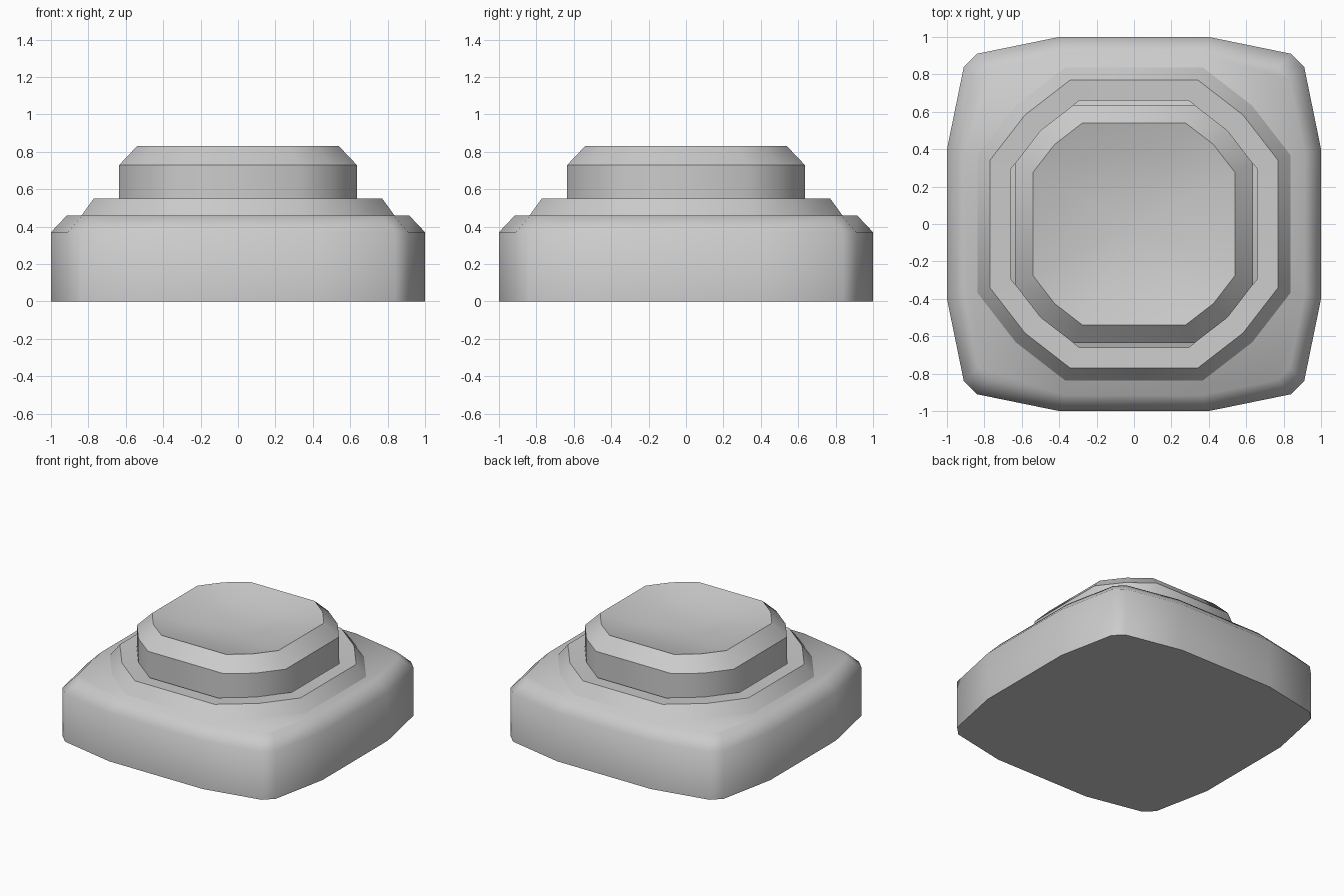
import bpy, bmesh, math

if "Cube" in bpy.data.objects:
    bpy.data.objects.remove(bpy.data.objects["Cube"])

grey = bpy.data.materials.new("plain grey")
grey.diffuse_color = (0.6, 0.6, 0.6, 1)
grey.use_nodes = True
grey.node_tree.nodes["Principled BSDF"].inputs["Base Color"].default_value = grey.diffuse_color


def outline(quarter):
    """Repeat the points of one corner around the four quarters."""
    pts = []
    for k in range(4):
        c, s = [(1, 0), (0, 1), (-1, 0), (0, -1)][k]
        pts += [(x * c - y * s, x * s + y * c) for x, y in quarter]
    return pts


def build(name, quarter, levels, angle, cap_start=False, cap_end=False, centre=None, loop=False):
    """Stack scaled copies of an outline; levels are (scale, z)."""
    bm = bmesh.new()
    pts = outline(quarter)
    rings = [[bm.verts.new((x * s, y * s, z)) for x, y in pts] for s, z in levels]
    pairs = list(zip(rings, rings[1:]))
    if loop:
        pairs.append((rings[-1], rings[0]))
    n = len(pts)
    for a, b in pairs:
        for i in range(n):
            j = (i + 1) % n
            bm.faces.new((a[i], a[j], b[j], b[i]))
    if cap_start:
        bm.faces.new(rings[0][::-1])
    if cap_end:
        bm.faces.new(rings[-1])
    if centre is not None:
        mid = bm.verts.new((0, 0, centre))
        for i in range(n):
            bm.faces.new((rings[-1][i], rings[-1][(i + 1) % n], mid))
    bmesh.ops.recalc_face_normals(bm, faces=bm.faces)
    mesh = bpy.data.meshes.new(name)
    bm.to_mesh(mesh)
    bm.free()
    mesh.materials.append(grey)
    obj = bpy.data.objects.new(name, mesh)
    bpy.context.collection.objects.link(obj)
    bpy.ops.object.select_all(action='DESELECT')
    obj.select_set(True)
    bpy.context.view_layer.objects.active = obj
    bpy.ops.object.shade_smooth_by_angle(angle=math.radians(angle))
    return obj


# Rounded square base with a soft chamfer
build("base", [(1, 0.4), (0.91, 0.84), (0.84, 0.91), (0.4, 1)],
      [(1, 0), (1, 0.37), (0.915, 0.46)], 60, cap_start=True, cap_end=True)

# Raised collar around the button, open in the middle
build("collar", [(0.84, 0.37), (0.635, 0.635), (0.37, 0.84)],
      [(1, 0.455), (0.918, 0.55), (0.787, 0.545), (0.787, 0.455)], 40, loop=True)

# Button with chamfered rim and dished top
build("button", [(0.635, 0.325), (0.5, 0.5), (0.325, 0.635)],
      [(1, 0.455), (1, 0.73), (0.85, 0.83), (0.6, 0.78), (0.3, 0.75)], 40,
      cap_start=True, centre=0.74)
